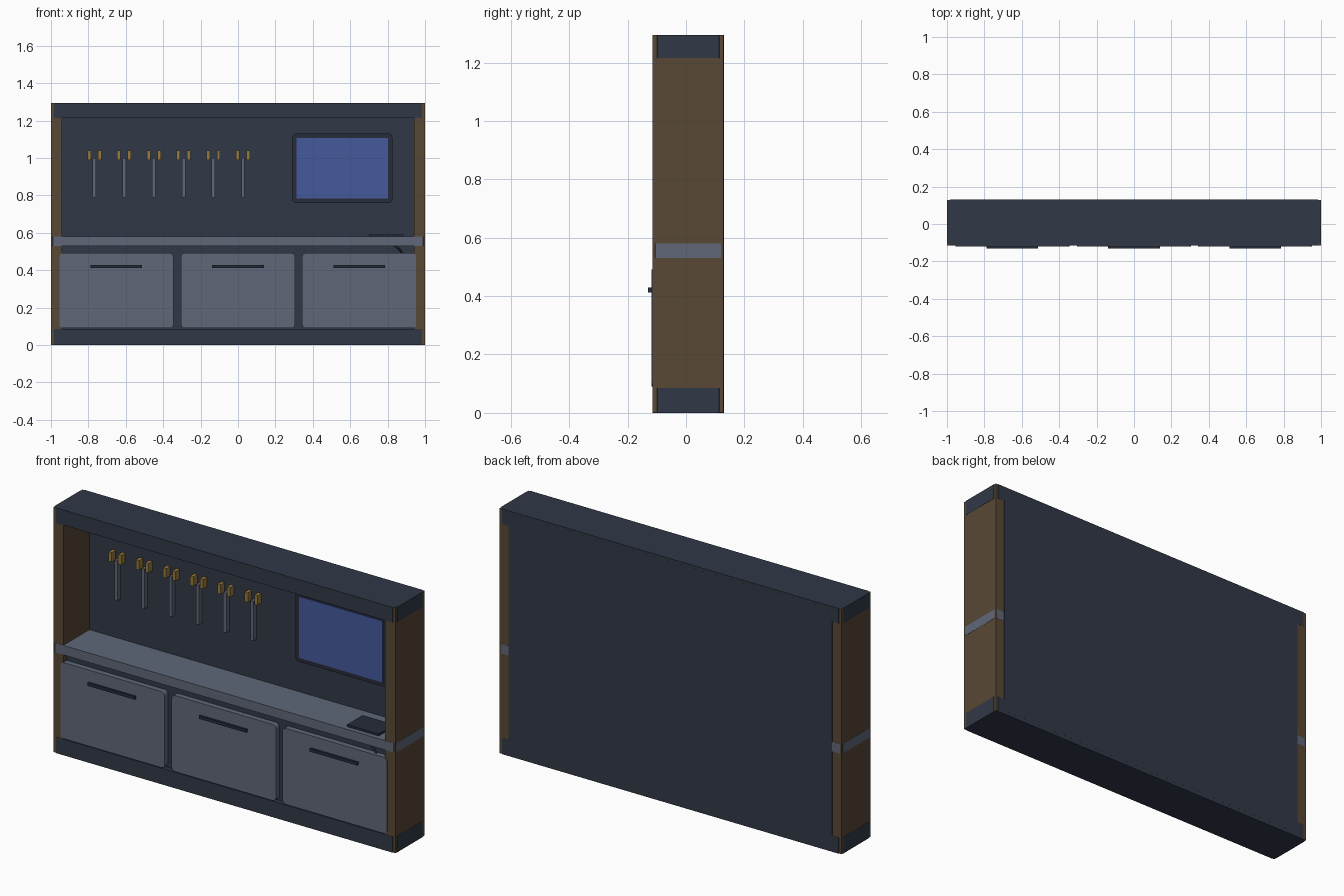
import bpy
import bmesh
from mathutils import Vector

if "Cube" in bpy.data.objects:
    bpy.data.objects.remove(bpy.data.objects["Cube"], do_unlink=True)


def material(name, r, g, b):
    m = bpy.data.materials.new(name)
    m.use_nodes = True
    m.diffuse_color = (r, g, b, 1)
    m.node_tree.nodes["Principled BSDF"].inputs["Base Color"].default_value = (r, g, b, 1)
    return m


NAVY = material("navy paint", 0.03, 0.04, 0.063)
WOOD = material("brown wood", 0.1, 0.065, 0.036)
STEEL = material("blue grey steel", 0.115, 0.137, 0.19)
DARK = material("dark trim", 0.02, 0.025, 0.04)
BLUE = material("screen blue", 0.06, 0.1, 0.34)
BRASS = material("brass", 0.32, 0.2, 0.05)


def box(name, mat, xs, ys, zs, bevel=0, axis=2, segments=1):
    """Box between limits, optionally bevelled on the edges parallel to one axis."""
    bm = bmesh.new()
    bmesh.ops.create_cube(bm, size=1)
    for v in bm.verts:
        v.co = Vector([(lo + hi) / 2 + c * (hi - lo)
                       for c, (lo, hi) in zip(v.co, (xs, ys, zs))])
    if bevel:
        edges = [e for e in bm.edges
                 if abs((e.verts[0].co - e.verts[1].co).normalized()[axis]) > 0.9]
        bmesh.ops.bevel(bm, geom=edges, offset=bevel, segments=segments,
                        profile=0.5, affect='EDGES')
    mesh = bpy.data.meshes.new(name)
    bm.to_mesh(mesh)
    bm.free()
    mesh.materials.append(mat)
    ob = bpy.data.objects.new(name, mesh)
    bpy.context.collection.objects.link(ob)
    return ob


def span(centre, width):
    return (centre - width / 2, centre + width / 2)


# Outer frame: side posts, base, header and back
for side, sign in (("left", 1), ("right", -1)):
    box(side + "_side_panel", WOOD, sorted((sign * 0.94, sign * 0.999)),
        (-0.114, 0.129), (0.001, 1.294))
box("base_plinth", NAVY, (-1, 1), (-0.115, 0.13), (0, 0.085), 0.017)
box("top_header", NAVY, (-1, 1), (-0.115, 0.13), (1.215, 1.295), 0.017)
box("back_panel", NAVY, (-0.945, 0.945), (0.103, 0.1302), (0.02, 1.28))

# Cabinet and worktop
box("cabinet_body", NAVY, (-0.945, 0.945), (-0.09, 0.11), (0.08, 0.535))
box("worktop", STEEL, (-1, 1), (-0.115, 0.1296), (0.53, 0.58), 0.01)

# Cabinet doors with bar handles
for i, x in enumerate((-0.65, 0, 0.648)):
    box(f"cabinet_door_{i + 1}", STEEL, span(x, 0.61), (-0.119, -0.085),
        (0.09, 0.492), 0.02, 1, 3)
    box(f"door_handle_{i + 1}", DARK, span(x, 0.276), (-0.13, -0.115),
        (0.413, 0.429))

# Hanging tools, each on a pair of brass pegs
for i in range(6):
    x = -0.768 + i * 0.159
    box(f"tool_shaft_{i + 1}", STEEL, span(x, 0.018), (0.078, 0.104), (0.79, 1.0))
    for side, dx in (("left", 0.028), ("right", -0.028)):
        box(f"{side}_peg_{i + 1}", BRASS, span(x + dx, 0.018), (0.07, 0.104),
            (0.99, 1.04))

# Wall monitor
box("monitor_frame", DARK, (0.29, 0.825), (0.065, 0.104), (0.76, 1.13), 0.018, 1, 3)
box("monitor_screen", BLUE, (0.313, 0.802), (0.06, 0.067), (0.783, 1.107))

# Tablet on the worktop and its cable below
box("tablet", DARK, (0.70, 0.885), (-0.09, 0.04), (0.578, 0.591))
curve = bpy.data.curves.new("tablet_cable", 'CURVE')
curve.dimensions = '3D'
curve.bevel_depth = 0.005
curve.bevel_resolution = 1
spline = curve.splines.new('POLY')
path = [(0.8, -0.06, 0.58), (0.84, -0.1, 0.53), (0.865, -0.1, 0.51), (0.89, -0.1, 0.47)]
spline.points.add(len(path) - 1)
for point, co in zip(spline.points, path):
    point.co = (*co, 1)
curve.materials.append(DARK)
cable = bpy.data.objects.new("tablet_cable", curve)
bpy.context.collection.objects.link(cable)
